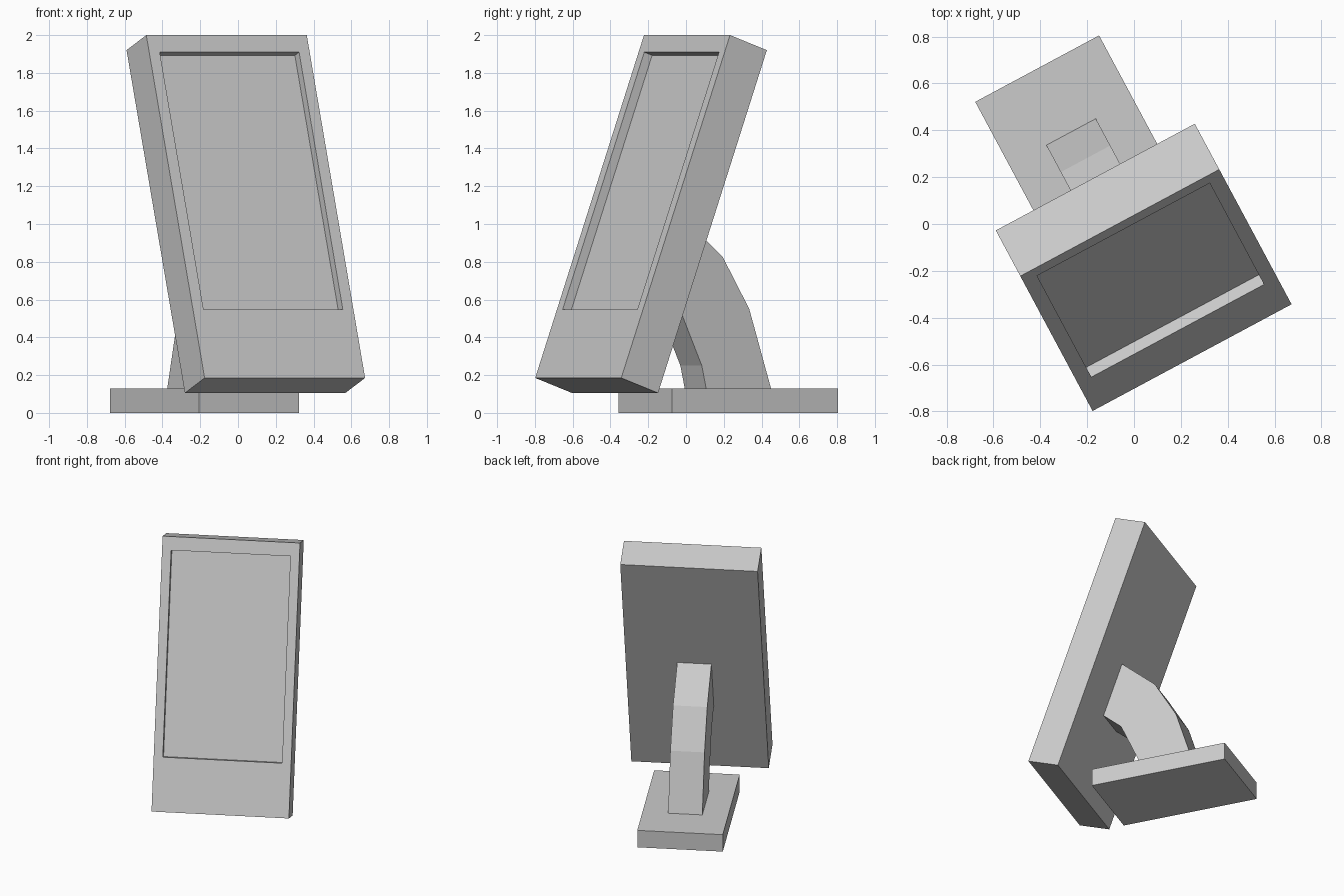
import bpy
import bmesh
from math import radians
from mathutils import Matrix, Vector

cube = bpy.data.objects.get("Cube")
if cube:
    bpy.data.objects.remove(cube, do_unlink=True)

# One grey finish for the whole model
grey = bpy.data.materials.new("plain_grey")
grey.use_nodes = True
grey.diffuse_color = (0.6, 0.6, 0.6, 1)
grey.node_tree.nodes["Principled BSDF"].inputs["Base Color"].default_value = (0.6, 0.6, 0.6, 1)

# The whole display is turned about z; its parts share one centre line
CENTRE = -0.051
TURN = Matrix.Rotation(radians(28.2), 4, 'Z') @ Matrix.Translation((CENTRE, 0, 0))


def finish(name, bm, matrix):
    bmesh.ops.recalc_face_normals(bm, faces=bm.faces)
    mesh = bpy.data.meshes.new(name)
    bm.to_mesh(mesh)
    bm.free()
    mesh.materials.append(grey)
    obj = bpy.data.objects.new(name, mesh)
    obj.matrix_world = matrix
    bpy.context.collection.objects.link(obj)
    return obj


def box(width, y0, y1, z0, z1):
    bm = bmesh.new()
    size = Matrix.Diagonal((width, y1 - y0, z1 - z0, 1))
    place = Matrix.Translation((0, (y0 + y1) / 2, (z0 + z1) / 2))
    bmesh.ops.create_cube(bm, size=1, matrix=place @ size)
    return bm


def extruded_profile(points, width):
    bm = bmesh.new()
    face = bm.faces.new([bm.verts.new((-width / 2, y, z)) for y, z in points])
    new = bmesh.ops.extrude_face_region(bm, geom=[face])["geom"]
    moved = [v for v in new if isinstance(v, bmesh.types.BMVert)]
    bmesh.ops.translate(bm, verts=moved, vec=(width, 0, 0))
    return bm


# Base plate
finish("base_plate", box(0.6, -0.217, 0.78, 0, 0.13), TURN)

# Curved neck: back edge upwards, then front edge downwards
neck = [(0.475, 0.125), (0.343, 0.55), (0.184, 0.825), (-0.075, 1.052),
        (-0.212, 0.665), (-0.07, 0.54), (0.058, 0.25), (0.085, 0.125)]
finish("neck", extruded_profile(neck, 0.24), TURN)

# Leaning display panel with a sunken screen on its front
WIDTH, HEIGHT, DEPTH = 0.964, 1.929, 0.235
SIDE, TOP, BOTTOM, RECESS = 0.09, 0.096, 0.384, 0.05
bm = box(WIDTH, 0, DEPTH, 0, HEIGHT)
bm.normal_update()
screen = min(bm.faces, key=lambda f: f.calc_center_median().y)
bmesh.ops.inset_region(bm, faces=[screen], thickness=SIDE)
for v in screen.verts:
    v.co.z = BOTTOM if v.co.z < HEIGHT / 2 else HEIGHT - TOP
wall = bmesh.ops.extrude_face_region(bm, geom=[screen])["geom"]
floor = [v for v in wall if isinstance(v, bmesh.types.BMVert)]
bmesh.ops.translate(bm, verts=floor, vec=Vector((0, RECESS, 0)))
if screen.is_valid:
    bmesh.ops.delete(bm, geom=[screen], context='FACES_ONLY')
lean = Matrix.Translation((0, -0.62, 0.185)) @ Matrix.Rotation(radians(-19.8), 4, 'X')
finish("display_panel", bm, TURN @ lean)
